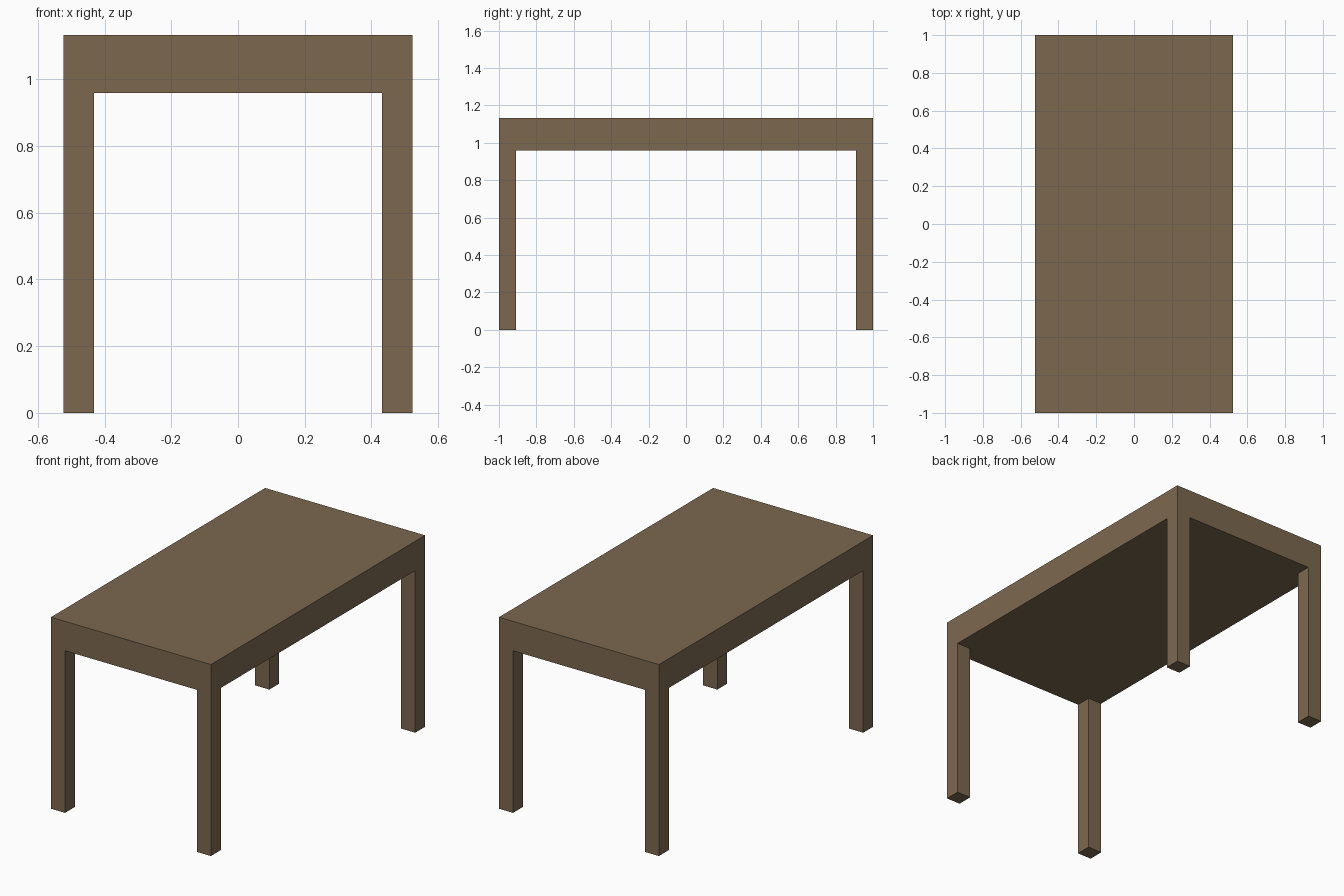
import bpy

if "Cube" in bpy.data.objects:
    bpy.data.objects.remove(bpy.data.objects["Cube"])

HALF_X, HALF_Y = 0.523, 1.0      # table footprint
TOP_Z, UNDER_Z = 1.132, 0.958    # slab top and underside
LEG = 0.092                      # square leg width

wood = bpy.data.materials.new("brown_wood")
wood.diffuse_color = (0.2, 0.14, 0.078, 1)
wood.use_nodes = True
wood.node_tree.nodes["Principled BSDF"].inputs["Base Color"].default_value = wood.diffuse_color


def box(name, size, centre):
    bpy.ops.mesh.primitive_cube_add(size=1, location=centre)
    ob = bpy.context.object
    ob.name = name
    ob.scale = size
    bpy.ops.object.transform_apply(location=False, rotation=False, scale=True)
    ob.data.materials.append(wood)
    return ob


# Thick table top
box("table_top", (2 * HALF_X, 2 * HALF_Y, TOP_Z - UNDER_Z),
    (0, 0, (TOP_Z + UNDER_Z) / 2))

# Four square legs, flush with the corners
for y_name, sy in (("front", -1), ("back", 1)):
    for x_name, sx in (("left", -1), ("right", 1)):
        box(f"{y_name}_{x_name}_leg", (LEG, LEG, UNDER_Z),
            (sx * (HALF_X - LEG / 2), sy * (HALF_Y - LEG / 2), UNDER_Z / 2))
